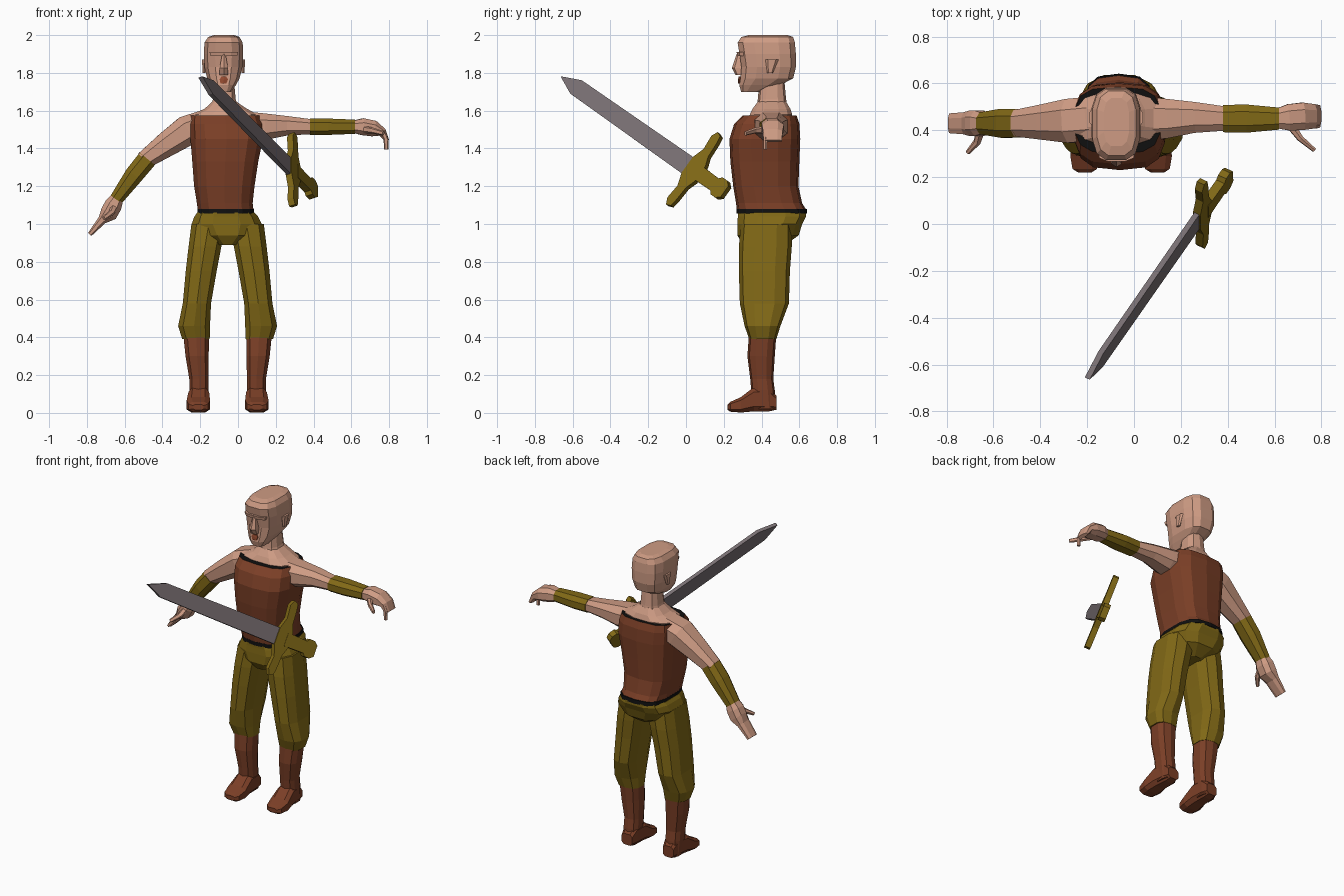
import bpy
import bmesh
import math
from mathutils import Vector

cube = bpy.data.objects.get("Cube")
if cube:
    bpy.data.objects.remove(cube, do_unlink=True)

MID = -.055  # centre line of the hips


def material(name, *rgb):
    mat = bpy.data.materials.new(name)
    mat.use_nodes = True
    colour = (*rgb, 1)
    mat.diffuse_color = colour
    shader = mat.node_tree.nodes["Principled BSDF"]
    shader.inputs["Base Color"].default_value = colour
    shader.inputs["Roughness"].default_value = .8
    return mat


skin = material("skin", .62, .33, .23)
leather = material("brown leather", .2, .05, .02)
cloth = material("olive cloth", .22, .14, .008)
steel = material("grey steel", .19, .16, .17)
black = material("black trim", .005, .005, .005)
lips = material("lip red", .3, .07, .03)


def finish(name, bm, *mats):
    bmesh.ops.recalc_face_normals(bm, faces=bm.faces)
    mesh = bpy.data.meshes.new(name)
    bm.to_mesh(mesh)
    bm.free()
    obj = bpy.data.objects.new(name, mesh)
    for mat in mats:
        mesh.materials.append(mat)
    bpy.context.collection.objects.link(obj)
    return obj


def skin_rings(name, rings, *mats, cap_slot=0):
    """Join rings of points with quads and close both ends."""
    bm = bmesh.new()
    loops = [[bm.verts.new(p) for p in ring] for ring in rings]
    for low, high in zip(loops, loops[1:]):
        for i in range(len(low)):
            bm.faces.new((low[i - 1], low[i], high[i], high[i - 1]))
    bm.faces.new(loops[0])
    bm.faces.new(loops[-1]).material_index = cap_slot
    return finish(name, bm, *mats)


def rounded(sides, power):
    """Unit cross-section between a circle and a square."""
    for i in range(sides):
        angle = math.tau * (i + .5) / sides
        c, s = math.cos(angle), math.sin(angle)
        yield math.copysign(abs(c) ** power, c), math.copysign(abs(s) ** power, s)


def stack(name, rows, *mats, sides=12, power=.75, along="z", flip=False, cap_slot=0):
    """Loft through bounds: position, low and high of each cross axis."""
    rings = []
    for t, a0, a1, b0, b1 in rows:
        ring = []
        for c, s in rounded(sides, power):
            a = (a0 + a1) / 2 + c * (a1 - a0) / 2
            b = (b0 + b1) / 2 + s * (b1 - b0) / 2
            if flip:
                a = 2 * MID - a
            ring.append((a, b, t) if along == "z" else (a, t, b))
        rings.append(ring)
    return skin_rings(name, rings, *mats, cap_slot=cap_slot)


def limb(name, stations, mat, sides=8, power=.8):
    """Tube through stations: x, y, z, half depth, half height."""
    centres = [Vector(s[:3]) for s in stations]
    rings = []
    for i, (x, y, z, depth, height) in enumerate(stations):
        tangent = (centres[min(i + 1, len(centres) - 1)] - centres[max(i - 1, 0)]).normalized()
        side = Vector((0, 1, 0))
        side = (side - tangent * side.dot(tangent)).normalized()
        up = tangent.cross(side)
        rings.append([centres[i] + side * c * depth + up * s * height
                      for c, s in rounded(sides, power)])
    return skin_rings(name, rings, mat)


# Head, neck and shoulders
stack("head", [
    (1.7, -.115, -.035, .29, .4), (1.735, -.145, -.01, .28, .5),
    (1.77, -.165, .01, .285, .57), (1.83, -.18, .025, .29, .585),
    (1.9, -.183, .03, .28, .585), (1.96, -.18, .027, .27, .58),
    (1.99, -.16, .01, .29, .57), (2, -.13, -.02, .33, .54)], skin, power=.65)
stack("nose", [(1.79, -.1, -.05, .262, .31), (1.825, -.1, -.05, .243, .31),
               (1.9, -.085, -.065, .268, .31)], skin, sides=6)
stack("brow", [(1.89, -.15, 0, .27, .33), (1.91, -.155, .005, .266, .33)], skin, sides=8)
stack("mouth", [(1.745, -.095, -.06, .274, .3), (1.765, -.1, -.05, .276, .3),
                (1.78, -.09, -.06, .278, .3)], lips, sides=6)
for label, x in (("right", -.18), ("left", .027)):
    stack(label + "_ear", [(1.8, x - .008, x + .008, .43, .46),
                           (1.87, x - .012, x + .012, .42, .49)], skin, sides=6)
stack("neck", [(1.6, -.15, .01, .37, .54), (1.66, -.135, -.01, .38, .53),
               (1.77, -.125, -.02, .39, .52)], skin, sides=10)
stack("shoulders", [(1.52, -.25, .11, .32, .56), (1.58, -.25, .11, .335, .565),
                    (1.61, -.18, .05, .35, .555), (1.65, -.135, -.01, .38, .53)], skin)

# Vest with a dark upper rim and a dark waist band
stack("vest", [
    (1.07, -.215, .085, .27, .64), (1.11, -.22, .08, .265, .615),
    (1.2, -.235, .09, .25, .595), (1.33, -.245, .11, .235, .6),
    (1.45, -.255, .135, .23, .605), (1.53, -.26, .13, .255, .6),
    (1.575, -.255, .115, .3, .585)], leather, black, sides=14, power=.65, cap_slot=1)
stack("waist_band", [(1.055, -.217, .087, .268, .642), (1.08, -.217, .087, .268, .64)],
      black, sides=14, power=.65)

# Trousers, boots and feet
stack("trouser_hips", [
    (.89, -.11, 0, .3, .53), (.94, -.2, .09, .268, .6), (1, -.25, .13, .268, .62),
    (1.04, -.235, .11, .27, .64), (1.06, -.22, .09, .27, .64)], cloth, power=.7)
for label, flip in (("right", False), ("left", True)):
    stack(label + "_trouser_leg", [
        (1, -.25, -.06, .29, .56), (.88, -.265, -.085, .28, .56),
        (.75, -.28, -.11, .28, .55), (.58, -.295, -.14, .285, .545),
        (.46, -.32, -.145, .31, .5), (.39, -.298, -.147, .335, .478)],
        cloth, sides=10, flip=flip)
    stack(label + "_boot_shaft", [
        (.44, -.295, -.15, .335, .48), (.3, -.28, -.153, .325, .47),
        (.18, -.26, -.155, .34, .462), (.12, -.26, -.155, .345, .47),
        (.02, -.255, -.16, .36, .475)], leather, sides=10, flip=flip)
    stack(label + "_foot", [
        (.48, -.245, -.165, .015, .09), (.44, -.255, -.155, .005, .14),
        (.36, -.265, -.15, .005, .14), (.29, -.275, -.145, 0, .085),
        (.235, -.265, -.155, .005, .06), (.22, -.24, -.18, .015, .045)],
        leather, sides=8, power=.6, along="y", flip=flip)

# Raised left arm
limb("left_upper_arm", [(.04, .45, 1.52, .1, .08), (.14, .45, 1.515, .09, .075),
                        (.26, .455, 1.52, .07, .055), (.39, .45, 1.515, .055, .042)], skin)
limb("left_bracer", [(.38, .45, 1.515, .062, .046), (.48, .45, 1.515, .064, .046),
                     (.62, .45, 1.515, .05, .04)], cloth)
limb("left_hand", [(.61, .45, 1.515, .045, .034), (.66, .455, 1.515, .06, .048),
                   (.72, .46, 1.505, .062, .045), (.765, .46, 1.485, .055, .025),
                   (.79, .46, 1.44, .05, .012)], skin)
limb("left_finger", [(.77, .42, 1.48, .013, .014), (.783, .42, 1.45, .012, .013),
                     (.785, .42, 1.395, .01, .011)], skin, sides=6)
limb("left_thumb", [(.67, .42, 1.5, .02, .02), (.71, .365, 1.495, .014, .016),
                    (.77, .315, 1.48, .009, .012)], skin, sides=6)

# Lowered right arm
limb("right_upper_arm", [(-.17, .45, 1.54, .1, .07), (-.27, .44, 1.495, .1, .085),
                         (-.38, .435, 1.42, .08, .07), (-.5, .43, 1.335, .06, .05)], skin)
limb("right_bracer", [(-.48, .43, 1.345, .065, .055), (-.55, .43, 1.26, .066, .053),
                      (-.645, .43, 1.13, .05, .038)], cloth)
limb("right_hand", [(-.635, .43, 1.145, .045, .034), (-.66, .43, 1.1, .058, .05),
                    (-.685, .43, 1.055, .058, .05), (-.72, .43, 1.02, .05, .025),
                    (-.785, .43, .945, .045, .013)], skin)
limb("right_thumb", [(-.655, .4, 1.09, .02, .02), (-.67, .35, 1.06, .015, .016),
                     (-.71, .305, 1.03, .009, .011)], skin, sides=6)

# Sword, drawn as flat outlines in its own length and width axes
guard_centre = Vector((.29, .045, 1.285))
length_axis = Vector((.6, .86, -.61)).normalized()
width_axis = Vector((0, .59, .81))
width_axis = (width_axis - length_axis * width_axis.dot(length_axis)).normalized()
flat_axis = length_axis.cross(width_axis)


def plate(name, outline, thick, mat):
    rings = [[guard_centre + length_axis * t + width_axis * w + flat_axis * side
              for t, w in outline] for side in (-thick / 2, thick / 2)]
    return skin_rings(name, rings, mat)


def mirrored(half):
    return half + [(t, -w) for t, w in reversed(half)]


plate("sword_blade", [(0, .053), (-.87, .043), (-.99, -.005), (-.88, -.05), (0, -.053)],
      .024, steel)
plate("sword_guard", mirrored([(-.045, .05), (-.02, .12), (-.028, .2), (-.01, .235),
                               (.018, .225), (.025, .18), (.03, .1), (.05, .05)][::-1]),
      .036, cloth)
plate("sword_grip", mirrored([(.02, .042), (.16, .038), (.175, .055), (.21, .055),
                              (.235, .035)]), .04, cloth)
